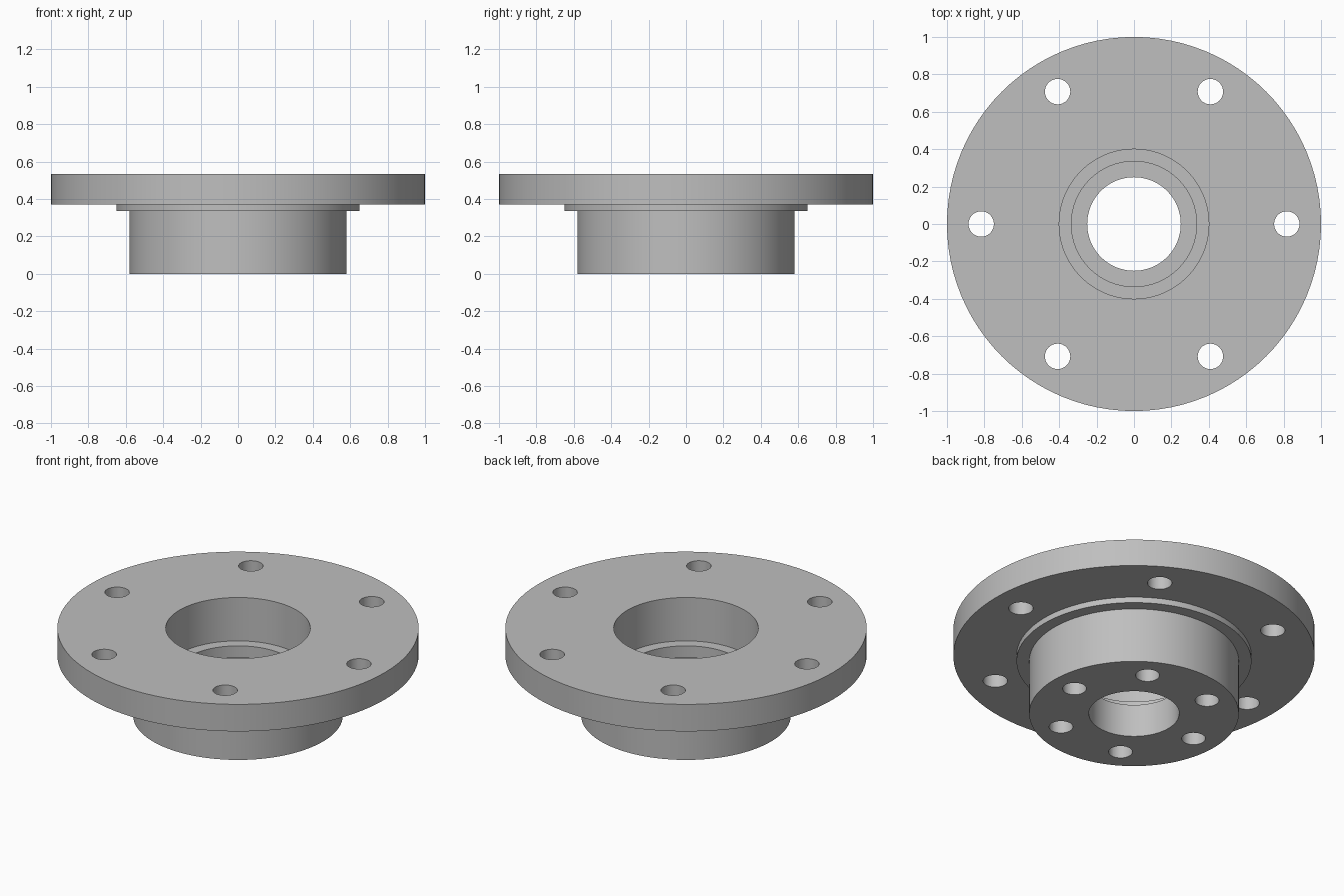
import bpy, bmesh
from math import radians, cos, sin
from mathutils import Matrix, Vector

SEGMENTS = 96

cube = bpy.data.objects.get("Cube")
if cube:
    bpy.data.objects.remove(cube, do_unlink=True)

grey = bpy.data.materials.new("machined_grey")
grey.use_nodes = True
colour = (0.52, 0.52, 0.52, 1)
grey.diffuse_color = colour
grey.node_tree.nodes["Principled BSDF"].inputs["Base Color"].default_value = colour


def make_object(name, bm):
    bmesh.ops.recalc_face_normals(bm, faces=bm.faces[:])
    mesh = bpy.data.meshes.new(name)
    bm.to_mesh(mesh)
    bm.free()
    mesh.materials.append(grey)
    obj = bpy.data.objects.new(name, mesh)
    bpy.context.collection.objects.link(obj)
    return obj


def lathe(name, profile):
    """Turn a closed (radius, height) outline around the z axis."""
    bm = bmesh.new()
    verts = [bm.verts.new((r, 0, z)) for r, z in profile]
    edges = [bm.edges.new((v, verts[(i + 1) % len(verts)]))
             for i, v in enumerate(verts)]
    bmesh.ops.spin(bm, geom=verts + edges, cent=(0, 0, 0), axis=(0, 0, 1),
                   angle=radians(360), steps=SEGMENTS, use_merge=True)
    bmesh.ops.remove_doubles(bm, verts=bm.verts[:], dist=0.0001)
    return make_object(name, bm)


def hole_ring(name, ring_radius, hole_radius, bottom, top):
    """Six drill cylinders evenly spaced on a circle."""
    bm = bmesh.new()
    for i in range(6):
        a = radians(60 * i)
        place = Vector((ring_radius * cos(a), ring_radius * sin(a), (bottom + top) / 2))
        bmesh.ops.create_cone(bm, cap_ends=True, segments=32, radius1=hole_radius,
                              radius2=hole_radius, depth=top - bottom,
                              matrix=Matrix.Translation(place))
    obj = make_object(name, bm)
    obj.hide_render = True
    return obj


# Turned body: hub, locating collar, flange, stepped bore
body = lathe("flanged_hub", [
    (0.25, 0), (0.58, 0), (0.58, 0.335),
    (0.65, 0.335), (0.65, 0.37),
    (1, 0.37), (1, 0.535),
    (0.4, 0.535), (0.4, 0.27),
    (0.335, 0.27), (0.335, 0.2), (0.25, 0.2),
])

# Through holes in the flange, blind holes in the hub's underside
drills = [
    hole_ring("flange_hole_drills", 0.817, 0.068, 0.3, 0.6),
    hole_ring("hub_hole_drills", 0.43, 0.066, -0.1, 0.2),
]

bpy.ops.object.select_all(action='DESELECT')
bpy.context.view_layer.objects.active = body
body.select_set(True)
for drill in drills:
    cut = body.modifiers.new(drill.name, 'BOOLEAN')
    cut.operation = 'DIFFERENCE'
    cut.solver = 'EXACT'
    cut.object = drill
    bpy.ops.object.modifier_apply(modifier=cut.name)
    bpy.data.objects.remove(drill, do_unlink=True)

bpy.ops.object.shade_smooth_by_angle(angle=radians(30))
